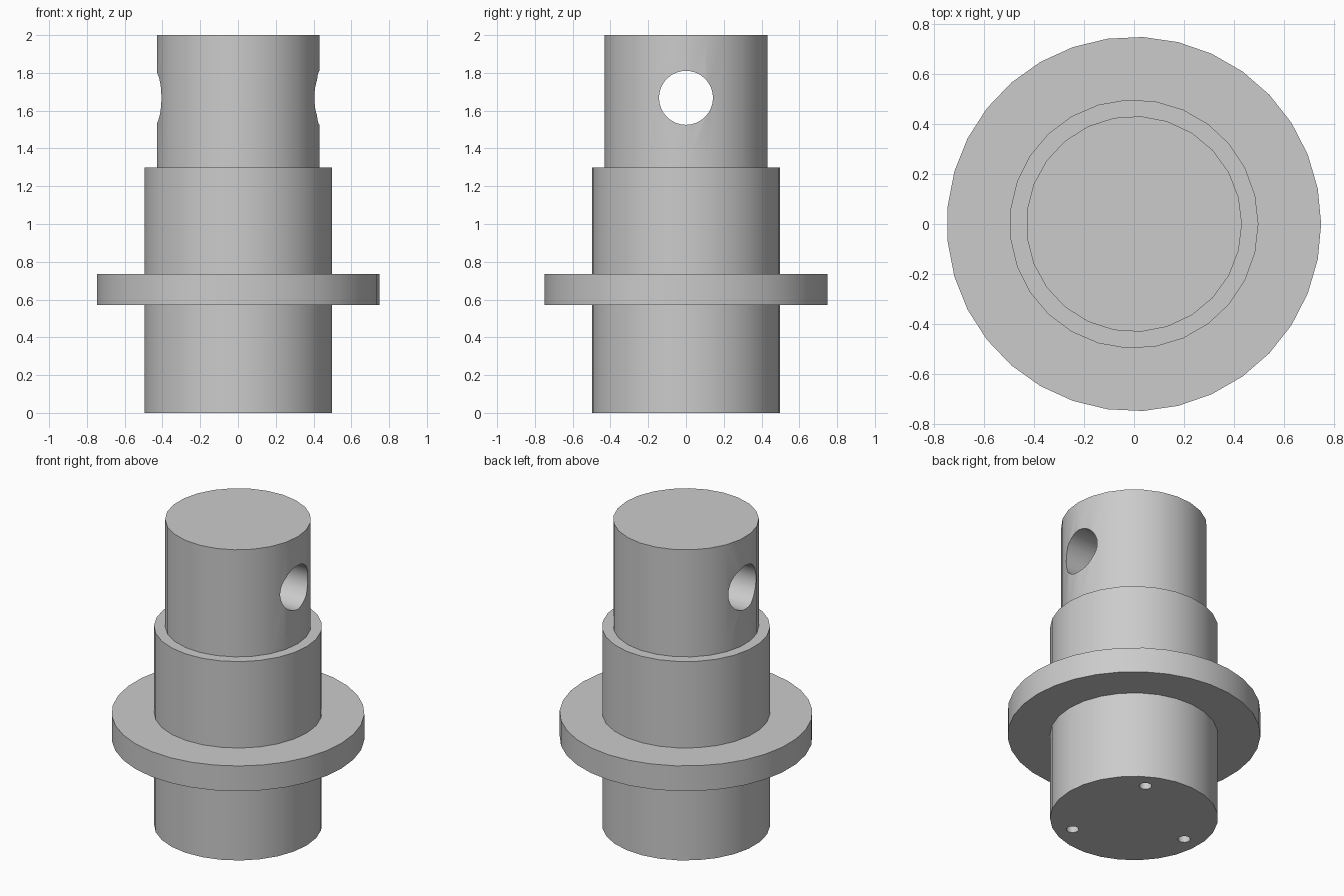
import bpy
from math import cos, sin, pi, radians

default_cube = bpy.data.objects.get("Cube")
if default_cube:
    bpy.data.objects.remove(default_cube, do_unlink=True)

grey = bpy.data.materials.new("plain_grey")
grey.use_nodes = True
colour = (0.6, 0.6, 0.6, 1)
grey.diffuse_color = colour
grey.node_tree.nodes["Principled BSDF"].inputs["Base Color"].default_value = colour


def cylinder(name, radius, bottom, top, sides, x=0.0, y=0.0):
    """Upright cylinder with one corner pointing along +x."""
    ring = [(radius * cos(2 * pi * i / sides), radius * sin(2 * pi * i / sides))
            for i in range(sides)]
    verts = [(x + u, y + v, z) for z in (bottom, top) for u, v in ring]
    faces = [(i, (i + 1) % sides, sides + (i + 1) % sides, sides + i)
             for i in range(sides)]
    faces += [tuple(reversed(range(sides))), tuple(range(sides, 2 * sides))]
    mesh = bpy.data.meshes.new(name)
    mesh.from_pydata(verts, [], faces)
    mesh.materials.append(grey)
    obj = bpy.data.objects.new(name, mesh)
    bpy.context.collection.objects.link(obj)
    return obj


def combine(target, tool, operation):
    """Apply a boolean to the target and discard the tool."""
    bpy.context.view_layer.update()
    mod = target.modifiers.new(operation.lower(), "BOOLEAN")
    mod.operation = operation
    mod.solver = "EXACT"
    mod.object = tool
    bpy.context.view_layer.objects.active = target
    bpy.ops.object.modifier_apply(modifier=mod.name)
    bpy.data.objects.remove(tool, do_unlink=True)


# Main barrel, with its collar and the narrower upper neck
shaft = cylinder("stepped_shaft", 0.498, 0, 1.3, 27)
combine(shaft, cylinder("collar", 0.749, 0.57, 0.735, 33), "UNION")
combine(shaft, cylinder("neck", 0.432, 1.2, 2, 25), "UNION")

# Cross hole right through the neck
cross_hole = cylinder("cross_hole", 0.143, -1, 1, 32)
cross_hole.rotation_euler.y = radians(90)
cross_hole.location.z = 1.668
combine(shaft, cross_hole, "DIFFERENCE")

# Three small blind holes in the base
for angle in (60, 180, 300):
    a = radians(angle)
    hole = cylinder("base_hole", 0.037, -0.1, 0.2, 16,
                    0.387 * cos(a), 0.387 * sin(a))
    combine(shaft, hole, "DIFFERENCE")

# Smooth walls with crisp rims
bpy.ops.object.select_all(action="DESELECT")
shaft.select_set(True)
bpy.context.view_layer.objects.active = shaft
bpy.ops.object.shade_smooth_by_angle(angle=radians(30))
